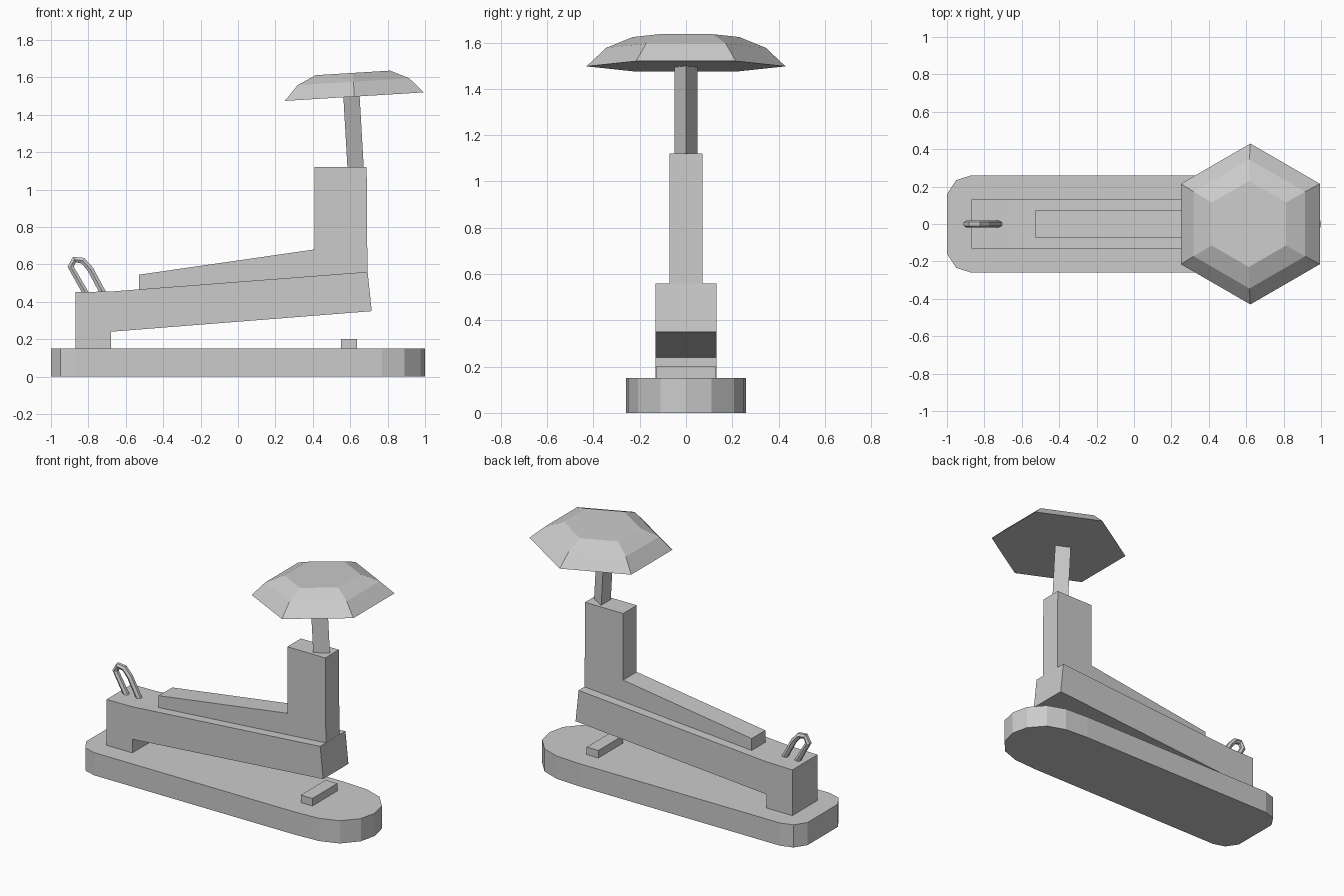
import bpy, bmesh
from math import cos, sin, pi, radians

if "Cube" in bpy.data.objects:
    bpy.data.objects.remove(bpy.data.objects["Cube"])


def finish(name, bm):
    bmesh.ops.recalc_face_normals(bm, faces=bm.faces)
    mesh = bpy.data.meshes.new(name)
    bm.to_mesh(mesh)
    bm.free()
    ob = bpy.data.objects.new(name, mesh)
    bpy.context.collection.objects.link(ob)
    return ob


def prism(name, points, depth):
    """Closed polygon extruded by a vector."""
    bm = bmesh.new()
    face = bm.faces.new([bm.verts.new(p) for p in points])
    new = bmesh.ops.extrude_face_region(bm, geom=[face])["geom"]
    bmesh.ops.translate(bm, vec=depth,
                        verts=[v for v in new if isinstance(v, bmesh.types.BMVert)])
    return finish(name, bm)


def side_profile(name, xz, half):
    return prism(name, [(x, -half, z) for x, z in xz], (0, 2 * half, 0))


def stacked_rings(name, sides, start, rings):
    """Polygonal rings (radius, height) joined into a closed solid."""
    bm = bmesh.new()
    loops = [[bm.verts.new((r * cos(start + 2 * pi * i / sides),
                            r * sin(start + 2 * pi * i / sides), z))
              for i in range(sides)] for r, z in rings]
    for a, b in zip(loops, loops[1:]):
        for i in range(sides):
            j = (i + 1) % sides
            bm.faces.new((a[i], a[j], b[j], b[i]))
    bm.faces.new(loops[0])
    bm.faces.new(loops[-1])
    return finish(name, bm)


# Base plate with a blunt back end and a rounded front end
half = [(-1, 0.16), (-0.95, 0.235), (-0.87, 0.26), (0.6, 0.26),
        (0.77, 0.25), (0.89, 0.207), (0.975, 0.11)]
outline = half + [(1, 0)] + [(x, -y) for x, y in reversed(half)]
prism("base", [(x, y, 0) for x, y in outline], (0, 0, 0.15))

# Small stop block on the base
side_profile("anvil", [(0.55, 0.14), (0.635, 0.14), (0.635, 0.2), (0.55, 0.2)], 0.13)

# Sloping lower arm with its foot
side_profile("lower_arm", [(-0.87, 0.15), (-0.68, 0.15), (-0.68, 0.24), (0.715, 0.35),
                           (0.693, 0.56), (-0.68, 0.455), (-0.87, 0.452)], 0.132)

# Upper lever and column
side_profile("upper_lever", [(-0.53, 0.46), (0.692, 0.555), (0.688, 1.12), (0.41, 1.12),
                             (0.41, 0.68), (-0.53, 0.545)], 0.071)

# Three-sided stem
stem = stacked_rings("stem", 3, 0, [(0.058, -0.02), (0.058, 0.39)])
stem.location = (0.614, 0, 1.12)
stem.rotation_euler.y = radians(-3.3)

# Six-sided domed knob
knob = stacked_rings("knob", 6, pi / 2, [(0.43, 0), (0.345, 0.08), (0.23, 0.127)])
knob.location = (0.622, 0, 1.497)
knob.rotation_euler.y = radians(-3.5)

# Bent wire loop at the back
curve = bpy.data.curves.new("wire_loop", 'CURVE')
curve.dimensions = '3D'
curve.bevel_depth = 0.019
curve.bevel_resolution = 1
curve.use_fill_caps = True
path = [(-0.805, 0.43), (-0.895, 0.588), (-0.874, 0.626), (-0.83, 0.62),
        (-0.79, 0.575), (-0.712, 0.43)]
spline = curve.splines.new('POLY')
spline.points.add(len(path) - 1)
for p, (x, z) in zip(spline.points, path):
    p.co = (x, 0, z, 1)
bpy.context.collection.objects.link(bpy.data.objects.new("wire_loop", curve))
spline.use_smooth = False
